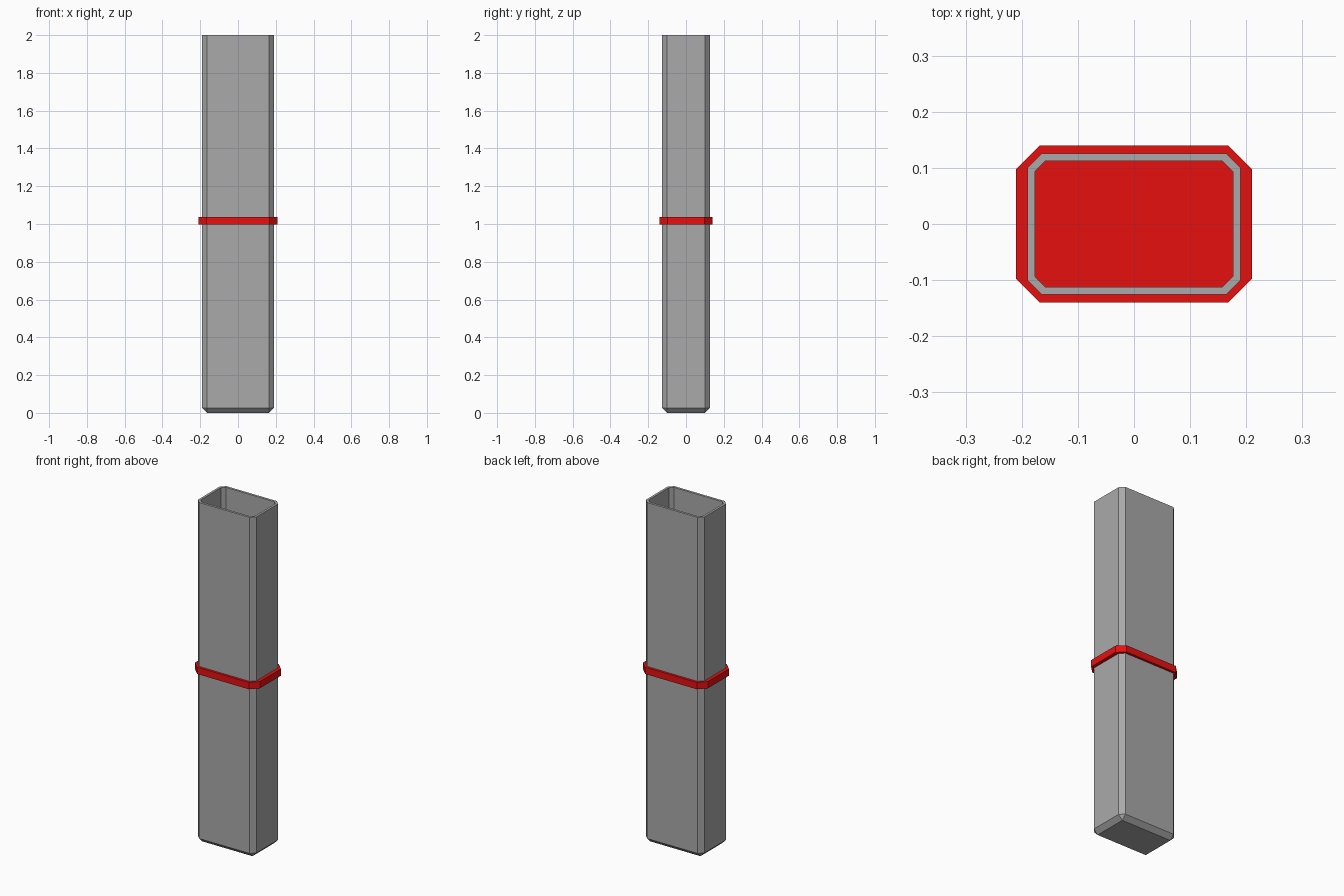
import bpy
import bmesh

cube = bpy.data.objects.get("Cube")
if cube:
    bpy.data.objects.remove(cube, do_unlink=True)


def material(name, color):
    mat = bpy.data.materials.new(name)
    mat.use_nodes = True
    mat.diffuse_color = color
    mat.node_tree.nodes["Principled BSDF"].inputs["Base Color"].default_value = color
    return mat


def ring(bm, half_x, half_y, cut, z):
    """Rectangle outline with cut corners."""
    a, b = half_x - cut, half_y - cut
    pts = [(half_x, -b), (half_x, b), (a, half_y), (-a, half_y),
           (-half_x, b), (-half_x, -b), (-a, -half_y), (a, -half_y)]
    return [bm.verts.new((x, y, z)) for x, y in pts]


def loft(name, sections, mat):
    """Skin the sections in order and cap both ends."""
    bm = bmesh.new()
    rings = [ring(bm, *s) for s in sections]
    for low, high in zip(rings, rings[1:]):
        for i in range(len(low)):
            j = (i + 1) % len(low)
            bm.faces.new((low[i], low[j], high[j], high[i]))
    bm.faces.new(rings[0][::-1])
    bm.faces.new(rings[-1])
    # Corners of fully chamfered ends collapse to a point
    bmesh.ops.remove_doubles(bm, verts=bm.verts, dist=0.0005)
    bmesh.ops.recalc_face_normals(bm, faces=bm.faces)
    mesh = bpy.data.meshes.new(name)
    bm.to_mesh(mesh)
    bm.free()
    mesh.materials.append(mat)
    obj = bpy.data.objects.new(name, mesh)
    bpy.context.collection.objects.link(obj)
    return obj


grey = material("grey metal", (0.40, 0.40, 0.40, 1))
red = material("red", (0.80, 0.005, 0.005, 1))

# Open tube: chamfered base, outer wall, rim, inner wall and floor
X, Y, CUT, WALL = 0.19, 0.126, 0.026, 0.014
loft("tube", [
    (X - CUT, Y - CUT, 0, 0),
    (X, Y, CUT, CUT),
    (X, Y, CUT, 2),
    (X - WALL, Y - WALL, 0.018, 2),
    (X - WALL, Y - WALL, 0.018, CUT + 0.006),
    (X - CUT, Y - CUT, 0, WALL),
], grey)

# Plate crossing the tube at mid height
loft("middle_plate", [
    (0.21, 0.14, 0.042, 0.997),
    (0.21, 0.14, 0.042, 1.037),
], red)
